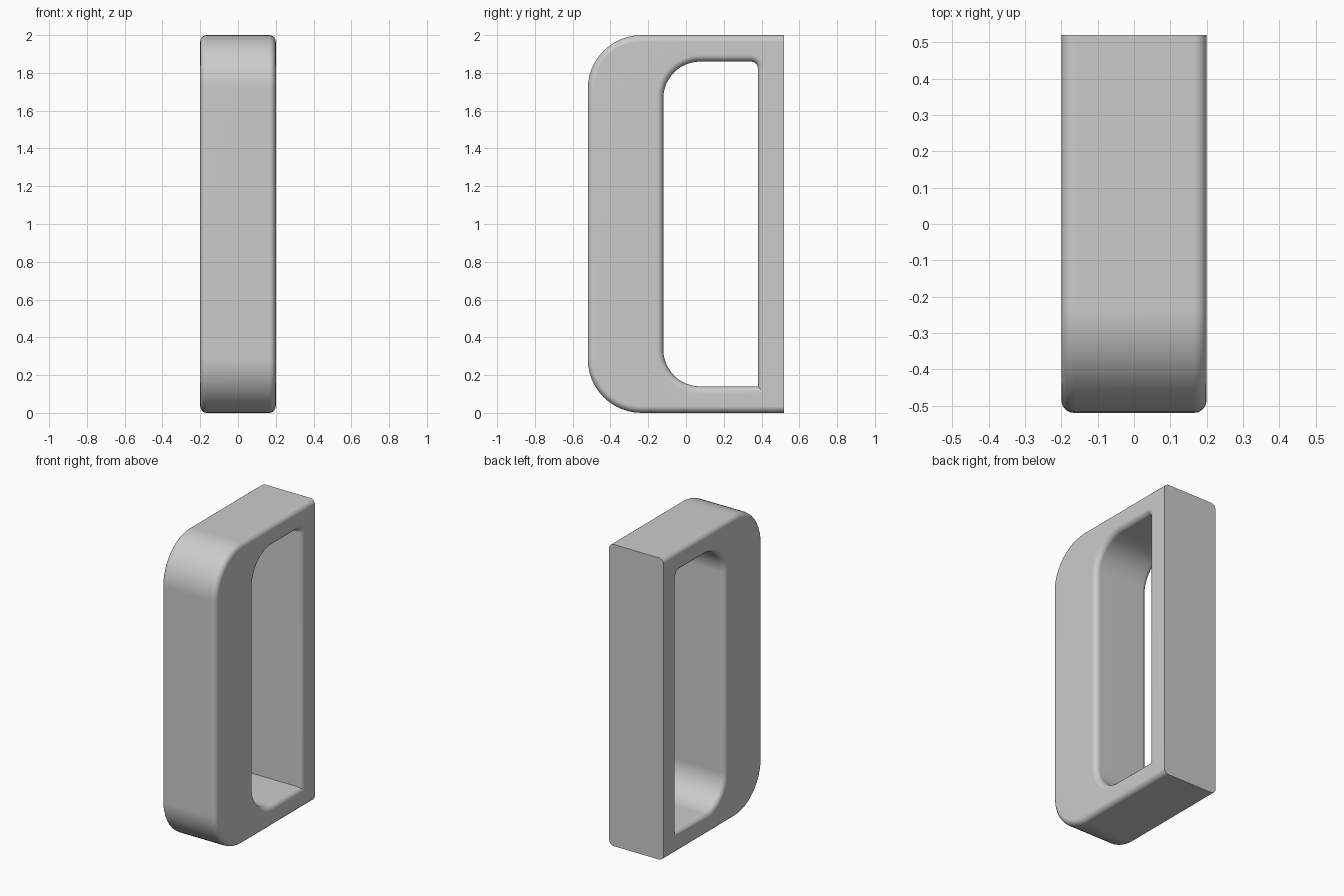
import bpy, bmesh
from math import sin, cos, pi

cube = bpy.data.objects.get("Cube")
if cube:
    bpy.data.objects.remove(cube)

HALF_WIDTH = 0.2
FILLET = 0.035
ARC_STEPS = 12
FILLET_STEPS = 5


def rounded_outline(y0, y1, z0, z1, radii):
    """Outline in (y, z), corners ordered: front low, back low, back high, front high."""
    corners = [(y0, z0, 1, 1), (y1, z0, -1, 1), (y1, z1, -1, -1), (y0, z1, 1, -1)]
    points = []
    for i, ((y, z, sy, sz), r) in enumerate(zip(corners, radii)):
        if r == 0:
            points.append((y, z))
            continue
        for k in range(ARC_STEPS + 1):
            a = pi + (i + k / ARC_STEPS) * pi / 2
            points.append((y + sy * r + r * cos(a), z + sz * r + r * sin(a)))
    return points


def outer_outline(d):
    r = 0.285 - d
    return rounded_outline(-0.52 + d, 0.52, d, 2 - d, (r, 0, 0, r))


def hole_outline(d):
    r = 0.195 + d
    return rounded_outline(-0.12 - d, 0.38 + d, 0.14 - d, 1.86 + d,
                           (r, 0, 0.035 + d, r))


# Cross-sections over the width: (x, inset), quarter-round at both sides
half = []
for k in range(FILLET_STEPS + 1):
    a = k / FILLET_STEPS * pi / 2
    half.append((HALF_WIDTH - FILLET + FILLET * sin(a), FILLET * (1 - cos(a))))
sections = [(-x, d) for x, d in reversed(half)] + half

bm = bmesh.new()
rim_edges = []

# Outer wall and hole wall
for outline in (outer_outline, hole_outline):
    loops = [[bm.verts.new((x, y, z)) for y, z in outline(d)] for x, d in sections]
    n = len(loops[0])
    for a, b in zip(loops, loops[1:]):
        for i in range(n):
            j = (i + 1) % n
            bm.faces.new((a[i], a[j], b[j], b[i]))
    rim_edges.append([[bm.edges.get((loop[i], loop[(i + 1) % n])) for i in range(n)]
                      for loop in (loops[0], loops[-1])])

# Flat sides between the two walls
for side in range(2):
    bmesh.ops.triangle_fill(bm, use_beauty=True,
                            edges=rim_edges[0][side] + rim_edges[1][side])
bmesh.ops.recalc_face_normals(bm, faces=bm.faces)

mesh = bpy.data.meshes.new("handle_frame")
bm.to_mesh(mesh)
bm.free()
frame = bpy.data.objects.new("handle_frame", mesh)
bpy.context.collection.objects.link(frame)

# Plain grey
grey = bpy.data.materials.new("light_grey")
grey.use_nodes = True
colour = (0.6, 0.6, 0.6, 1)
grey.diffuse_color = colour
grey.node_tree.nodes["Principled BSDF"].inputs["Base Color"].default_value = colour
mesh.materials.append(grey)

# Smooth fillets, sharp back edges
bpy.ops.object.select_all(action="DESELECT")
frame.select_set(True)
bpy.context.view_layer.objects.active = frame
bpy.ops.object.shade_smooth_by_angle(angle=pi / 6)
normals = frame.modifiers.new("weighted_normals", "WEIGHTED_NORMAL")
normals.keep_sharp = True
